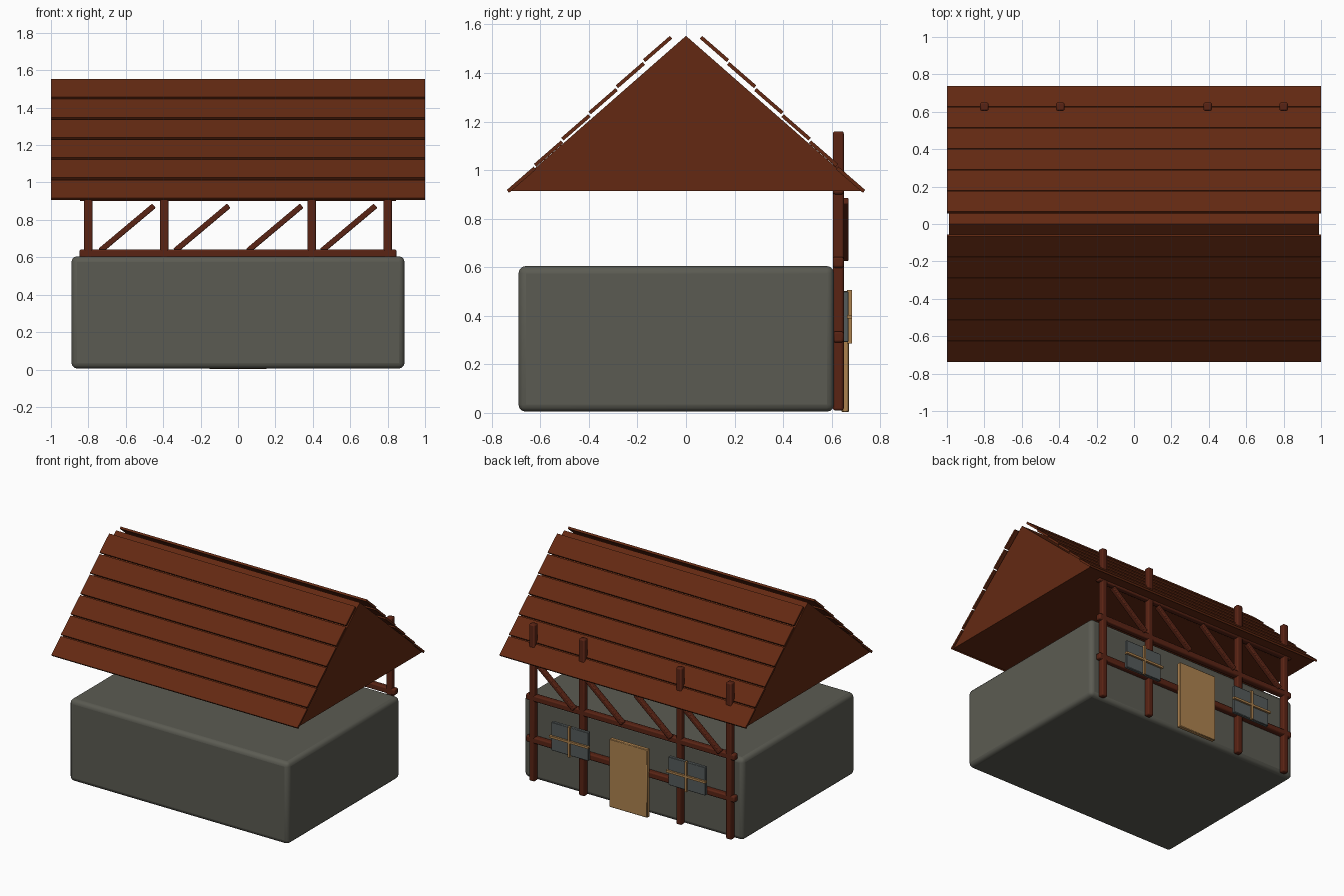
import bpy, bmesh, math

if "Cube" in bpy.data.objects:
    bpy.data.objects.remove(bpy.data.objects["Cube"])


def material(name, rgb):
    m = bpy.data.materials.new(name)
    m.diffuse_color = (*rgb, 1)
    m.use_nodes = True
    m.node_tree.nodes["Principled BSDF"].inputs["Base Color"].default_value = m.diffuse_color
    return m


ROOF = material("roof_red_brown", (0.125, 0.022, 0.006))
BEAM = material("beam_brown", (0.100, 0.017, 0.007))
STONE = material("stone_grey", (0.105, 0.105, 0.085))
TAN = material("light_wood", (0.42, 0.225, 0.078))
PANE = material("window_grey", (0.09, 0.105, 0.105))


def box(name, lo, hi, mat, bevel=0, segments=2, tilt_x=0, tilt_y=0):
    """Box between two corners, turned about its centre, optionally bevelled."""
    bpy.ops.mesh.primitive_cube_add(
        size=1, location=[(a + b) / 2 for a, b in zip(lo, hi)])
    o = bpy.context.object
    o.name = name
    o.scale = [b - a for a, b in zip(lo, hi)]
    bpy.ops.object.transform_apply(location=False, rotation=False, scale=True)
    o.rotation_euler = (tilt_x, tilt_y, 0)
    o.data.materials.append(mat)
    if bevel:
        b = o.modifiers.new("bevel", 'BEVEL')
        b.width, b.segments = bevel, segments
        bpy.ops.object.shade_smooth_by_angle(angle=math.radians(35))
    return o


# Stone ground floor
box("stone_base", (-0.89, -0.69, 0.005), (0.89, 0.61, 0.605), STONE, 0.03, 3)

# Closed triangular roof body
bm = bmesh.new()
profile = [(-0.73, 0.913), (0.73, 0.913), (0, 1.553)]
face = bm.faces.new([bm.verts.new((-0.99, y, z)) for y, z in profile])
ext = bmesh.ops.extrude_face_region(bm, geom=[face])
bmesh.ops.translate(bm, vec=(1.98, 0, 0),
                    verts=[g for g in ext["geom"] if isinstance(g, bmesh.types.BMVert)])
bmesh.ops.recalc_face_normals(bm, faces=bm.faces)
mesh = bpy.data.meshes.new("roof_body")
bm.to_mesh(mesh)
bm.free()
mesh.materials.append(ROOF)
bpy.context.collection.objects.link(bpy.data.objects.new("roof_body", mesh))

# Overlapping roof boards, six on each slope
for side in (-1, 1):
    for i in range(6):
        y = side * (0.678 - 0.1122 * i)
        z = 0.9605 + 0.1077 * i
        box("roof_board", (-1, y - 0.0735, z - 0.0075), (1, y + 0.0735, z + 0.0075),
            ROOF, tilt_x=-side * math.radians(41))

# Timber frame on the back wall: posts and rails
for x in (-0.8, -0.394, 0.394, 0.8):
    box("post", (x - 0.0225, 0.605, 0.01), (x + 0.0225, 0.65, 1.16), BEAM, 0.009)
for z in (0.3125, 0.62, 0.9225):
    box("rail", (-0.847, 0.605, z - 0.0225), (0.847, 0.65, z + 0.0225), BEAM, 0.009)

# Diagonal braces
for x in (-0.593, -0.193, 0.197, 0.592):
    box("brace", (x - 0.1875, 0.635, 0.74), (x + 0.1875, 0.67, 0.77), BEAM, 0.005,
        tilt_y=-math.radians(40))

# Door
box("door", (-0.155, 0.64, 0.003), (0.155, 0.671, 0.503), TAN, 0.004, 1)

# Windows with crossed bars
for x in (-0.475, 0.475):
    box("window_pane", (x - 0.15, 0.645, 0.292), (x + 0.15, 0.67, 0.5), PANE, 0.003, 1)
    box("window_bar_upright", (x - 0.008, 0.664, 0.285), (x + 0.008, 0.684, 0.507), TAN)
    box("window_bar_level", (x - 0.16, 0.664, 0.388), (x + 0.16, 0.684, 0.404), TAN)
